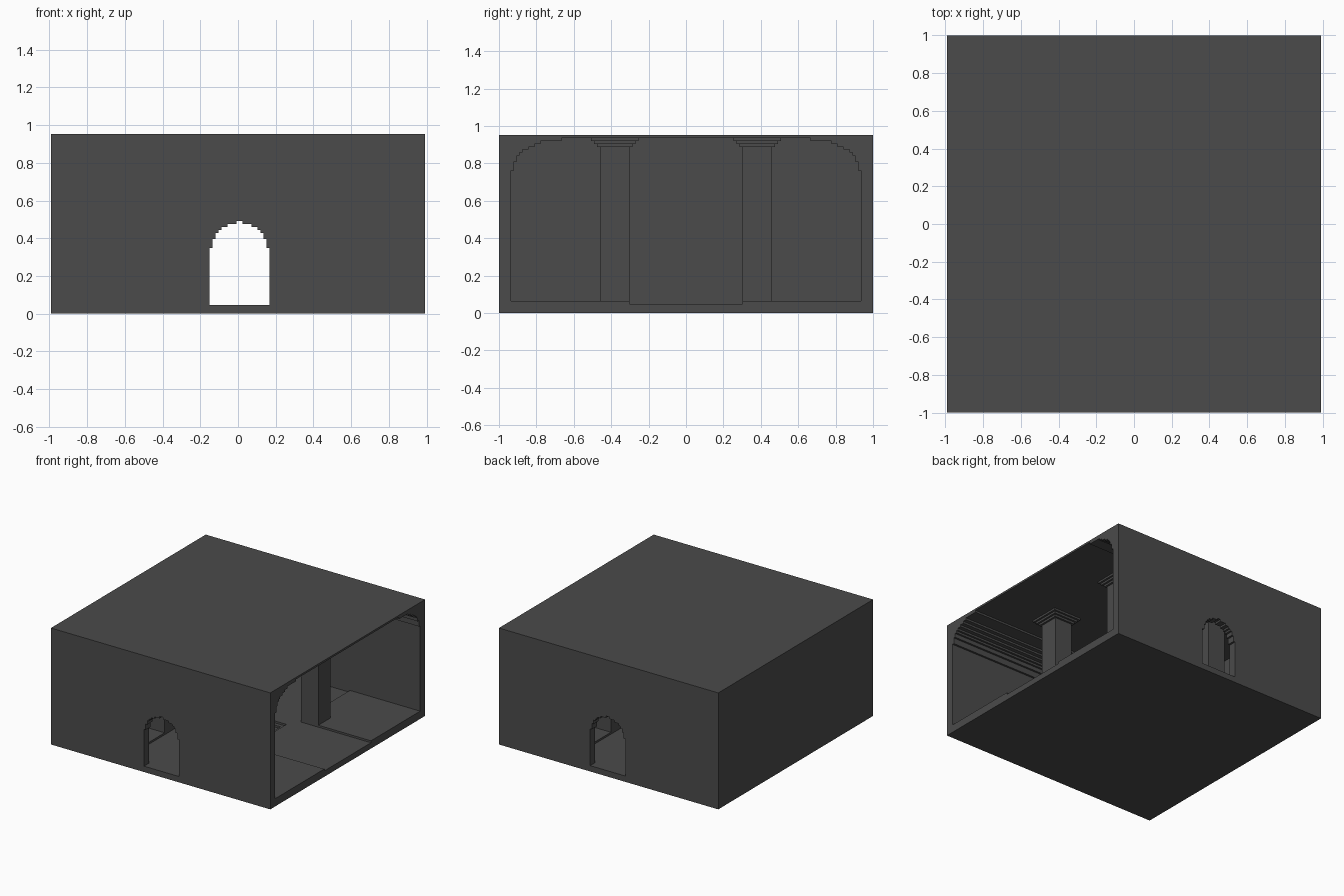
import bpy, bmesh, math

if "Cube" in bpy.data.objects:
    bpy.data.objects.remove(bpy.data.objects["Cube"])

V = 2 / 126                      # one block of the stepped grid
X0, X1 = -62.5, 62.5             # outer sides, in blocks
Y = 63
WALL, SLAB, PAD, CEIL, TOP = 4, 3, 4, 59, 60
XI, YI = X0 + WALL, Y - WALL     # inner wall faces

stone = bpy.data.materials.new("dark_grey_stone")
stone.diffuse_color = (0.07, 0.07, 0.07, 1)
stone.use_nodes = True
stone.node_tree.nodes["Principled BSDF"].inputs["Base Color"].default_value = stone.diffuse_color


def finish(name, bm):
    bmesh.ops.recalc_face_normals(bm, faces=bm.faces)
    bmesh.ops.scale(bm, vec=(V, V, V), verts=bm.verts)
    mesh = bpy.data.meshes.new(name)
    bm.to_mesh(mesh)
    bm.free()
    mesh.materials.append(stone)
    obj = bpy.data.objects.new(name, mesh)
    bpy.context.collection.objects.link(obj)
    return obj


def stack(name, rects):
    """Join rectangles (x0, x1, y0, y1, z) in order and cap both ends."""
    bm = bmesh.new()
    rings = [[bm.verts.new(p) for p in
              ((a, c, z), (b, c, z), (b, d, z), (a, d, z))]
             for a, b, c, d, z in rects]
    for lo, hi in zip(rings, rings[1:]):
        for i in range(4):
            j = (i + 1) % 4
            bm.faces.new((lo[i], lo[j], hi[j], hi[i]))
    bm.faces.new(rings[0])
    bm.faces.new(rings[-1])
    return finish(name, bm)


def box(name, a, b, c, d, z0, z1):
    return stack(name, [(a, b, c, d, z0), (a, b, c, d, z1)])


def extrude(name, points, vec):
    bm = bmesh.new()
    face = bm.faces.new([bm.verts.new(p) for p in points])
    out = bmesh.ops.extrude_face_region(bm, geom=[face], use_keep_orig=True)
    verts = [g for g in out["geom"] if isinstance(g, bmesh.types.BMVert)]
    bmesh.ops.translate(bm, vec=vec, verts=verts)
    return finish(name, bm)


def stepped_arc(run, rise, limit):
    """Stair points (inset, height) following a quarter ellipse."""
    pts, last = [], 0
    for k in range(rise):
        t = (k + 1) / rise
        inset = min(limit, math.ceil(run * (1 - math.sqrt(1 - t * t))))
        if inset != last:
            pts += [(last, k), (inset, k)]
            last = inset
    return pts + [(last, rise)]


# Floor slab with a shallow two-step sunken centre
def centre_rect(hx, hy, z):
    return (0.5 - hx, 0.5 + hx, -hy, hy, z)


outer = (X0, X1, -Y, Y)
stack("floor", [outer + (0,), outer + (SLAB,),
                centre_rect(18, 13, SLAB), centre_rect(18, 13, SLAB - 1),
                centre_rect(16, 11, SLAB - 1), centre_rect(16, 11, SLAB - 2)])

# Roof and closed left wall
box("roof", X0, X1, -Y, Y, CEIL, TOP)
box("left_wall", X0, XI, -YI, YI, SLAB, CEIL)

# Doorway outline: straight jambs and a stepped arch
arc = stepped_arc(10, 9, 9)
left = [(-10, SLAB)] + [(-10 + i, 22 + h) for i, h in arc]
door = left + [(-x, z) for x, z in reversed(left)]
wall = [(X0, SLAB)] + [(x + 0.5, z) for x, z in door]
wall += [(X1, SLAB), (X1, CEIL), (X0, CEIL)]

# Stepped vault running along the top of the front and back walls
cove = [(YI - i, 48 + h) for i, h in stepped_arc(17, 11, 17)] + [(YI, CEIL)]

for s, side in ((-1, "front"), (1, "back")):
    extrude(side + "_wall", [(x, s * YI, z) for x, z in wall],
            (0, s * WALL, 0))
    extrude(side + "_vault", [(XI, s * y, z) for y, z in cove],
            (X1 - XI, 0, 0))

    # Raised corner floors, each with a pillar and flared capital
    for px, edge, end in ((22.5, 22.5, X1), (-31.5, XI, -21.5)):
        where = side + ("_right" if px > 0 else "_left")
        y0, y1 = sorted((s * 19, s * YI))
        box(where + "_raised_floor", edge, end, y0, y1, SLAB, PAD)
        y0, y1 = sorted((s * 19, s * 29))
        rects = [(px, px + 10, y0, y1, PAD)]
        rects.append(rects[0][:4] + (CEIL - 3,))
        for k in (1, 2, 3):
            r = (px - k, px + 10 + k, y0 - k, y1 + k)
            rects += [r + (CEIL - 4 + k,), r + (CEIL - 3 + k,)]
        stack(where + "_pillar", rects)
